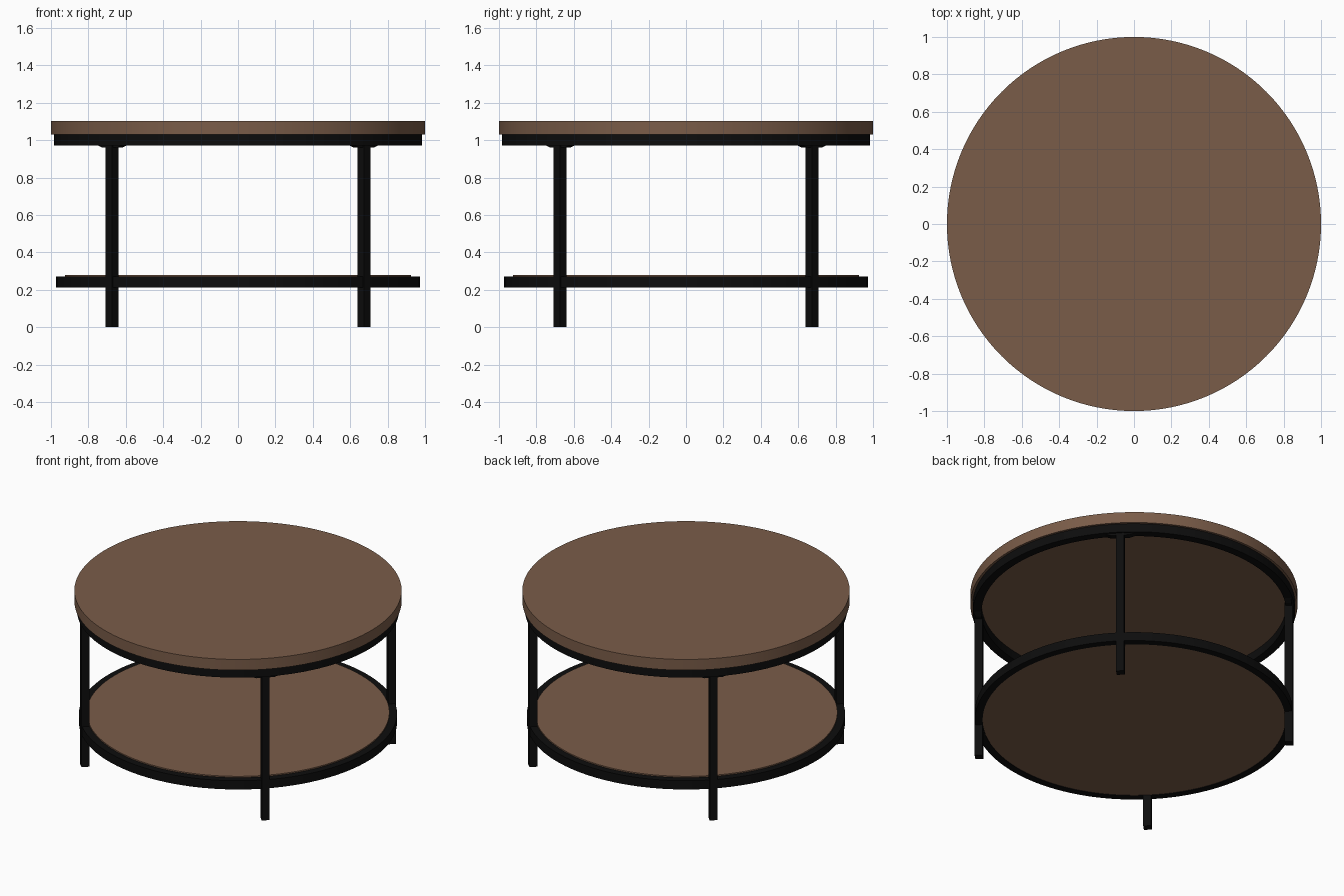
import bpy, bmesh, math
from mathutils import Matrix, Vector

if "Cube" in bpy.data.objects:
    bpy.data.objects.remove(bpy.data.objects["Cube"])

SEG = 128


def material(name, color):
    m = bpy.data.materials.new(name)
    m.diffuse_color = (*color, 1)
    m.use_nodes = True
    m.node_tree.nodes["Principled BSDF"].inputs["Base Color"].default_value = m.diffuse_color
    return m


wood = material("brown wood", (0.195, 0.108, 0.066))
metal = material("black metal", (0.004, 0.004, 0.004))


def finish(name, bm, mat, smooth=False):
    bmesh.ops.recalc_face_normals(bm, faces=bm.faces)
    me = bpy.data.meshes.new(name)
    bm.to_mesh(me)
    bm.free()
    me.materials.append(mat)
    ob = bpy.data.objects.new(name, me)
    bpy.context.collection.objects.link(ob)
    if smooth:
        bpy.ops.object.select_all(action='DESELECT')
        ob.select_set(True)
        bpy.context.view_layer.objects.active = ob
        bpy.ops.object.shade_smooth_by_angle(angle=math.radians(30))
    return ob


def disc(name, radius, z0, z1, mat):
    bm = bmesh.new()
    bmesh.ops.create_cone(bm, cap_ends=True, segments=SEG, radius1=radius, radius2=radius,
                          depth=z1 - z0, matrix=Matrix.Translation((0, 0, (z0 + z1) / 2)))
    return finish(name, bm, mat, True)


def ring(name, r_in, r_out, z0, z1, mat):
    # rectangular tube section swept around z
    bm = bmesh.new()
    section = [(r_in, z0), (r_out, z0), (r_out, z1), (r_in, z1)]
    loops = []
    for i in range(SEG):
        a = 2 * math.pi * i / SEG
        loops.append([bm.verts.new((r * math.cos(a), r * math.sin(a), z)) for r, z in section])
    for i in range(SEG):
        a, b = loops[i], loops[(i + 1) % SEG]
        for k in range(4):
            bm.faces.new((a[k], b[k], b[(k + 1) % 4], a[(k + 1) % 4]))
    return finish(name, bm, mat, True)


# Table top and the frame ring below it
disc("table_top", 1.0, 1.03, 1.103, wood)
ring("upper_ring", 0.932, 0.985, 0.973, 1.03, metal)

# Lower shelf set into its ring
disc("lower_shelf", 0.925, 0.216, 0.28, wood)
ring("lower_ring", 0.925, 0.972, 0.213, 0.272, metal)

# Square legs turned to face outward, each with a small tapered gusset
LEG_R, LEG_W, LEG_TOP = 0.951, 0.049, 0.98
names = ["back_right", "back_left", "front_left", "front_right"]
for i, n in enumerate(names):
    turn = Matrix.Rotation(math.radians(45 + 90 * i), 4, 'Z')

    bm = bmesh.new()
    bmesh.ops.create_cube(bm, size=1, matrix=turn @ Matrix.Translation((LEG_R, 0, LEG_TOP / 2))
                          @ Matrix.Diagonal((LEG_W, LEG_W, LEG_TOP, 1)))
    finish(n + "_leg", bm, metal)

    bm = bmesh.new()
    bmesh.ops.create_cube(bm, size=1)
    for v in bm.verts:
        half = 0.1 if v.co.z > 0 else 0.055
        z = 0.976 if v.co.z > 0 else 0.96
        v.co = Vector((LEG_R + v.co.x * 0.04, math.copysign(half, v.co.y), z))
    bm.transform(turn)
    finish(n + "_gusset", bm, metal)
